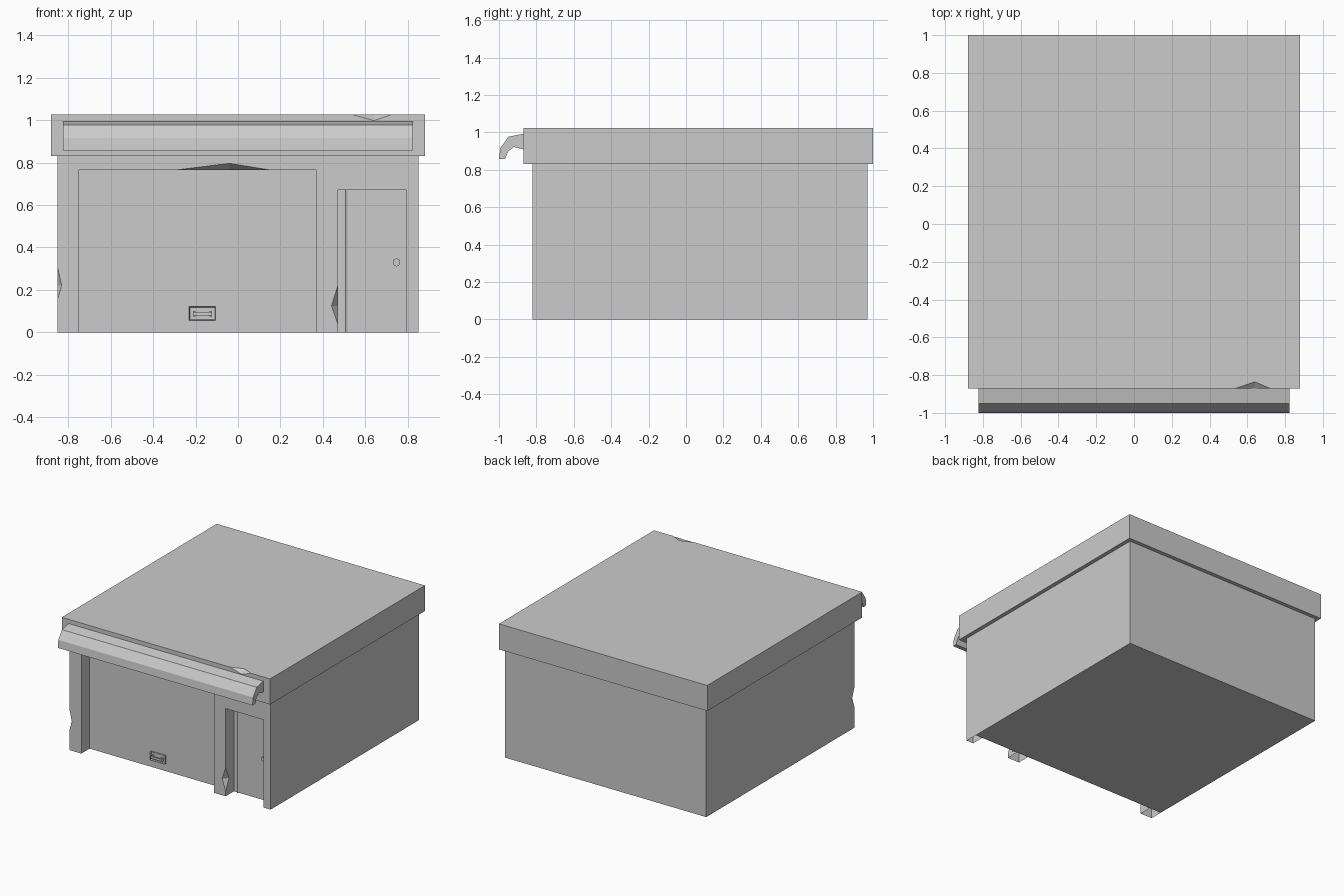
import bpy, bmesh
from mathutils import Vector

if "Cube" in bpy.data.objects:
    bpy.data.objects.remove(bpy.data.objects["Cube"])

INNER = -0.72   # plane of the recessed doors
FRONT = -0.82   # plane of the front wall


def finish(name, bm):
    bmesh.ops.recalc_face_normals(bm, faces=bm.faces)
    me = bpy.data.meshes.new(name)
    bm.to_mesh(me)
    bm.free()
    ob = bpy.data.objects.new(name, me)
    bpy.context.collection.objects.link(ob)
    return ob


def extrude(name, pts, axis, a, b):
    """Extrude a 2D outline along x (pts = y,z) or along y (pts = x,z)."""
    bm = bmesh.new()
    place = (lambda p: (a, *p)) if axis == 'x' else (lambda p: (p[0], a, p[1]))
    f = bm.faces.new([bm.verts.new(place(p)) for p in pts])
    r = bmesh.ops.extrude_face_region(bm, geom=[f])
    shift = Vector((b - a, 0, 0)) if axis == 'x' else Vector((0, b - a, 0))
    bmesh.ops.translate(bm, vec=shift, verts=[v for v in r['geom'] if isinstance(v, bmesh.types.BMVert)])
    return finish(name, bm)


def box(name, x0, x1, y0, y1, z0, z1):
    return extrude(name, [(x0, z0), (x1, z0), (x1, z1), (x0, z1)], 'y', y0, y1)


def chip(ob, p1, p2, a, b):
    """Knock a wedge out of the edge p1-p2, reaching a and b on its two faces."""
    pts = [Vector(p) for p in (p1, p2, a, b)]
    mid = (pts[2] + pts[3]) / 2
    bm = bmesh.new()
    v = [bm.verts.new(mid + (p - mid) * 1.4) for p in pts]
    for i, j, k in ((0, 1, 2), (0, 1, 3), (0, 2, 3), (1, 2, 3)):
        bm.faces.new((v[i], v[j], v[k]))
    cutter = finish("chip_cutter", bm)
    cutter.hide_render = True
    m = ob.modifiers.new("chip", 'BOOLEAN')
    m.operation, m.solver, m.object = 'DIFFERENCE', 'EXACT', cutter
    bpy.context.view_layer.objects.active = ob
    bpy.ops.object.modifier_apply(modifier=m.name)
    bpy.data.objects.remove(cutter)


# Main body; its front face forms the recessed garage door
box("main_body", -0.85, 0.85, INNER, 0.97, 0, 0.83)

# Front wall with garage and side door openings
wall = extrude("front_wall", [
    (-0.85, 0), (-0.75, 0), (-0.75, 0.765), (0.37, 0.765), (0.37, 0), (0.47, 0),
    (0.47, 0.67), (0.79, 0.67), (0.79, 0), (0.85, 0), (0.85, 0.83), (-0.85, 0.83)],
    'y', FRONT, INNER)
chip(wall, (-0.29, FRONT, 0.765), (0.15, FRONT, 0.765), (-0.04, FRONT, 0.796), (-0.04, -0.775, 0.765))
chip(wall, (0.47, FRONT, 0.04), (0.47, FRONT, 0.22), (0.44, FRONT, 0.125), (0.47, -0.78, 0.125))
chip(wall, (-0.85, FRONT, 0.155), (-0.85, FRONT, 0.31), (-0.83, FRONT, 0.22), (-0.85, -0.785, 0.22))

# The posts are open underneath and at the back
bm = bmesh.new()
bm.from_mesh(wall.data)
hidden = [f for f in bm.faces if all(v.co.z < 1e-4 for v in f.verts)
          or all(abs(v.co.y - INNER) < 1e-4 for v in f.verts)]
bmesh.ops.delete(bm, geom=hidden, context='FACES')
bm.to_mesh(wall.data)
bm.free()

# Roof slab with a chipped front edge
roof = box("roof", -0.88, 0.88, -0.87, 1.0, 0.83, 1.025)
chip(roof, (0.54, -0.87, 1.025), (0.72, -0.87, 1.025), (0.64, -0.87, 0.997), (0.64, -0.835, 1.025))

# Curved awning
extrude("awning", [(-0.87, 0.993), (-0.95, 0.977), (-0.993, 0.915), (-1.0, 0.857),
                   (-0.968, 0.857), (-0.95, 0.9), (-0.92, 0.922), (-0.87, 0.91)], 'x', -0.823, 0.823)

# Garage door handle: plate with a recess and a grip bar
plate = box("handle_plate", -0.23, -0.105, INNER - 0.012, INNER, 0.057, 0.122)
bm = bmesh.new()
bm.from_mesh(plate.data)
face = min(bm.faces, key=lambda f: f.calc_center_median().y)
bmesh.ops.inset_region(bm, faces=[face], thickness=0.006)
bmesh.ops.translate(bm, vec=(0, 0.008, 0), verts=face.verts[:])
bm.to_mesh(plate.data)
bm.free()
box("handle_grip", -0.213, -0.122, INNER - 0.03, INNER - 0.02, 0.08, 0.096)
for x in (-0.213, -0.134):
    box("handle_mount", x, x + 0.012, INNER - 0.022, INNER, 0.075, 0.101)

# Side door: hinge rod and hexagonal knob
bpy.ops.mesh.primitive_cylinder_add(vertices=6, radius=0.01, depth=0.67, location=(0.506, INNER, 0.335))
bpy.context.object.name = "door_hinge"
for name, r, d, y in (("knob_stem", 0.01, 0.02, INNER - 0.01), ("knob", 0.02, 0.02, INNER - 0.025)):
    bpy.ops.mesh.primitive_cylinder_add(vertices=6, radius=r, depth=d, location=(0.746, y, 0.33),
                                        rotation=(1.5708, 0, 0))
    bpy.context.object.name = name
